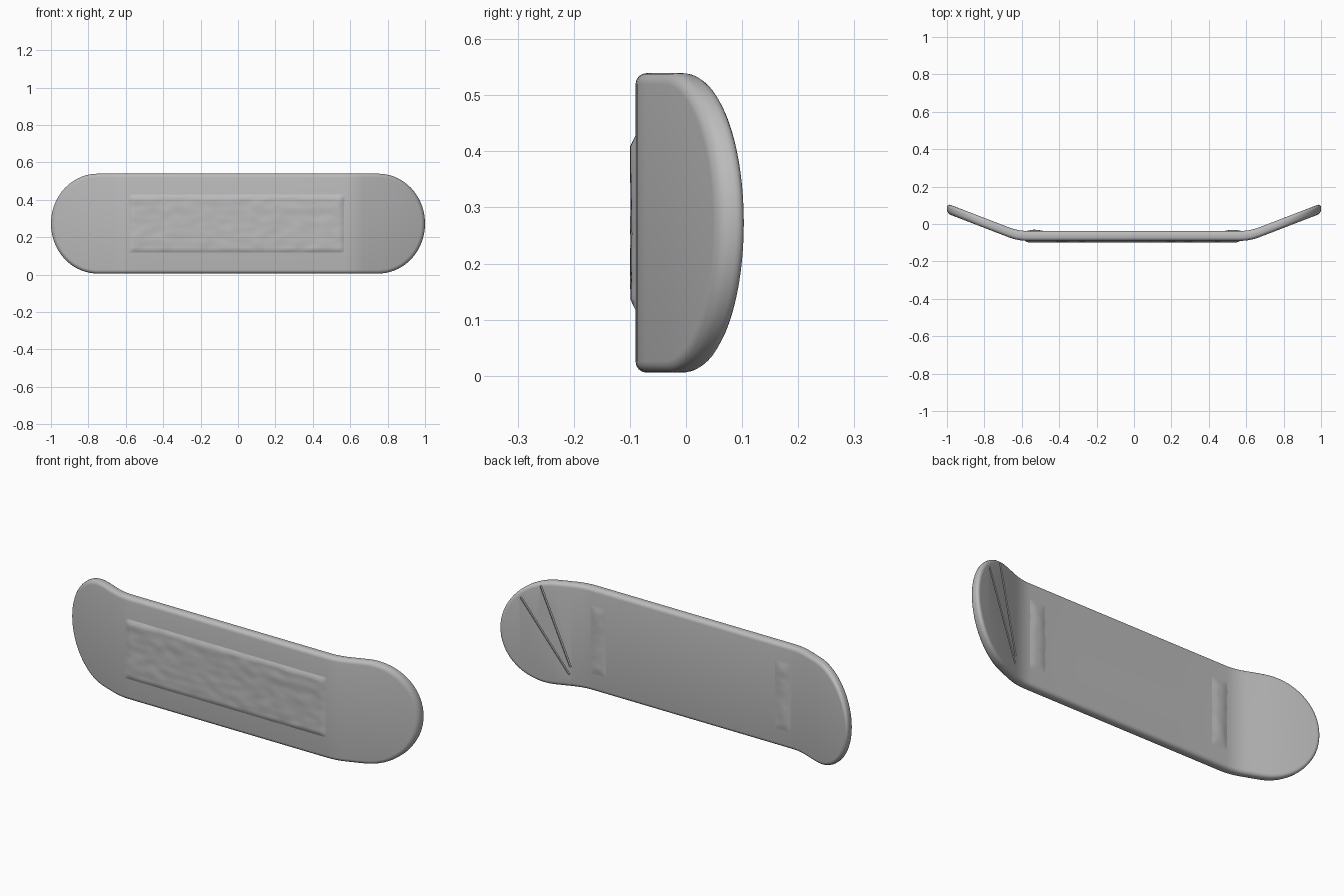
import bpy, bmesh, math
from mathutils import Vector, noise

if "Cube" in bpy.data.objects:
    bpy.data.objects.remove(bpy.data.objects["Cube"])

MID, HALF, TIP = 0.2725, 0.267, 0.25      # centre height, half width, length of rounded tip
FRONT, BACK = -0.09, -0.037               # faces of the flat middle

grey = bpy.data.materials.new("deck grey")
grey.diffuse_color = (0.5, 0.5, 0.5, 1)
grey.use_nodes = True
grey.node_tree.nodes["Principled BSDF"].inputs["Base Color"].default_value = grey.diffuse_color


def kick(x):
    """Backward bend of the nose and tail."""
    d = abs(x) - 0.57
    if d <= 0:
        return 0.0
    return 0.385 * (d * d / 0.2 if d < 0.1 else d - 0.05)


def finish(name, bm, angle=35):
    bmesh.ops.remove_doubles(bm, verts=bm.verts, dist=1e-5)
    bmesh.ops.recalc_face_normals(bm, faces=bm.faces)
    me = bpy.data.meshes.new(name)
    bm.to_mesh(me)
    bm.free()
    me.materials.append(grey)
    ob = bpy.data.objects.new(name, me)
    bpy.context.collection.objects.link(ob)
    smooth(ob, angle)
    return ob


def smooth(ob, angle=35):
    bpy.ops.object.select_all(action='DESELECT')
    ob.select_set(True)
    bpy.context.view_layer.objects.active = ob
    bpy.ops.object.shade_smooth_by_angle(angle=math.radians(angle))


def outline(inset):
    """Stations (x, half width) of the rounded board outline, left to right."""
    a, b, flat = TIP - inset, HALF - inset, 1 - TIP
    right = [(x, b) for x in (0.0, 0.3, 0.57, 0.59, 0.61, 0.63, 0.65, 0.67)]
    n = 18
    for i in range(n + 1):
        t = i / n * math.pi / 2
        right.append((flat + a * math.sin(t), b * math.cos(t)))
    return [(-x, w) for x, w in reversed(right[1:])] + right


# deck: stacked outlines with a rounded rim, capped front and back
bm = bmesh.new()
layers = []
R = 0.02
rim = [(R * (1 - math.sin(k * math.pi / 8)), R * (1 - math.cos(k * math.pi / 8))) for k in range(5)]
profile = [(i, FRONT + d) for i, d in rim] + [(i, BACK - d) for i, d in reversed(rim)]
for inset, y in profile:
    pts = outline(inset)
    rows = [[bm.verts.new((x, y + kick(x), MID + s * w)) for x, w in pts] for s in (1, -1)]
    layers.append(rows)
for lo, hi in zip(layers, layers[1:]):
    for s in (0, 1):
        for i in range(len(lo[s]) - 1):
            bm.faces.new((lo[s][i], lo[s][i + 1], hi[s][i + 1], hi[s][i]))
for top, bot in (layers[0], layers[-1]):
    for i in range(len(top) - 1):
        bm.faces.new((top[i], top[i + 1], bot[i + 1], bot[i]))
bmesh.ops.dissolve_degenerate(bm, edges=bm.edges, dist=1e-5)
deck = finish("deck", bm)

# two shallow diagonal seams cut into the back of one end
for k, ((x0, z0), (x1, z1)) in enumerate((((0.68, 0.07), (0.90, 0.445)),
                                          ((0.675, 0.11), (0.81, 0.515)))):
    p = Vector((x0, BACK + kick(x0), z0))
    q = Vector((x1, BACK + kick(x1), z1))
    c = bmesh.new()
    bmesh.ops.create_cube(c, size=1)
    bmesh.ops.scale(c, vec=(0.009, 0.014, (q - p).length), verts=c.verts)
    along = (q - p).normalized()
    normal = Vector((-0.385, 1, 0)).normalized()
    side = normal.cross(along).normalized()
    for v in c.verts:
        v.co = (p + q) / 2 + side * v.co.x + normal * v.co.y + along * v.co.z
    cutter = finish("seam_cutter_%d" % (k + 1), c)
    cutter.hide_render = True
    cutter.hide_set(True)
    mod = deck.modifiers.new("seam", 'BOOLEAN')
    mod.operation = 'DIFFERENCE'
    mod.solver = 'EXACT'
    mod.object = cutter
    bpy.context.view_layer.objects.active = deck
    bpy.ops.object.modifier_apply(modifier=mod.name)
    bpy.data.objects.remove(cutter)
smooth(deck)


def panel(name, x0, x1, z0, z1, y, direction, height, border, nx, nz):
    """Uneven low raised panel lying on a flat face of the deck."""
    bm = bmesh.new()
    grid = []
    for i in range(nx + 1):
        col = []
        for j in range(nz + 1):
            x, z = x0 + (x1 - x0) * i / nx, z0 + (z1 - z0) * j / nz
            edge = min(x - x0, x1 - x, z - z0, z1 - z)
            h = height * min(1, edge / border)
            h *= 1 + 0.3 * noise.noise(Vector((x * 14, y, z * 24)))
            col.append(bm.verts.new((x, y + direction * (h - 0.001), z)))
        grid.append(col)
    for i in range(nx):
        for j in range(nz):
            bm.faces.new((grid[i][j], grid[i + 1][j], grid[i + 1][j + 1], grid[i][j + 1]))
    # flat base closes the panel just inside the deck
    rim_edges = [e for e in bm.edges if e.is_boundary]
    new = bmesh.ops.extrude_edge_only(bm, edges=rim_edges)["geom"]
    for v in new:
        if isinstance(v, bmesh.types.BMVert):
            v.co.y -= direction * 0.003
    bmesh.ops.holes_fill(bm, edges=[e for e in bm.edges if e.is_boundary], sides=0)
    return finish(name, bm, 60)


# wide raised panel on the front
panel("front_panel", -0.585, 0.57, 0.115, 0.43, FRONT, -1, 0.009, 0.02, 90, 30)

# low pads on the back beside each bend
for side, x in (("left", -0.53), ("right", 0.53)):
    panel("back_pad_" + side, x - 0.05, x + 0.05, 0.09, 0.455, BACK, 1, 0.006, 0.035, 10, 30)
